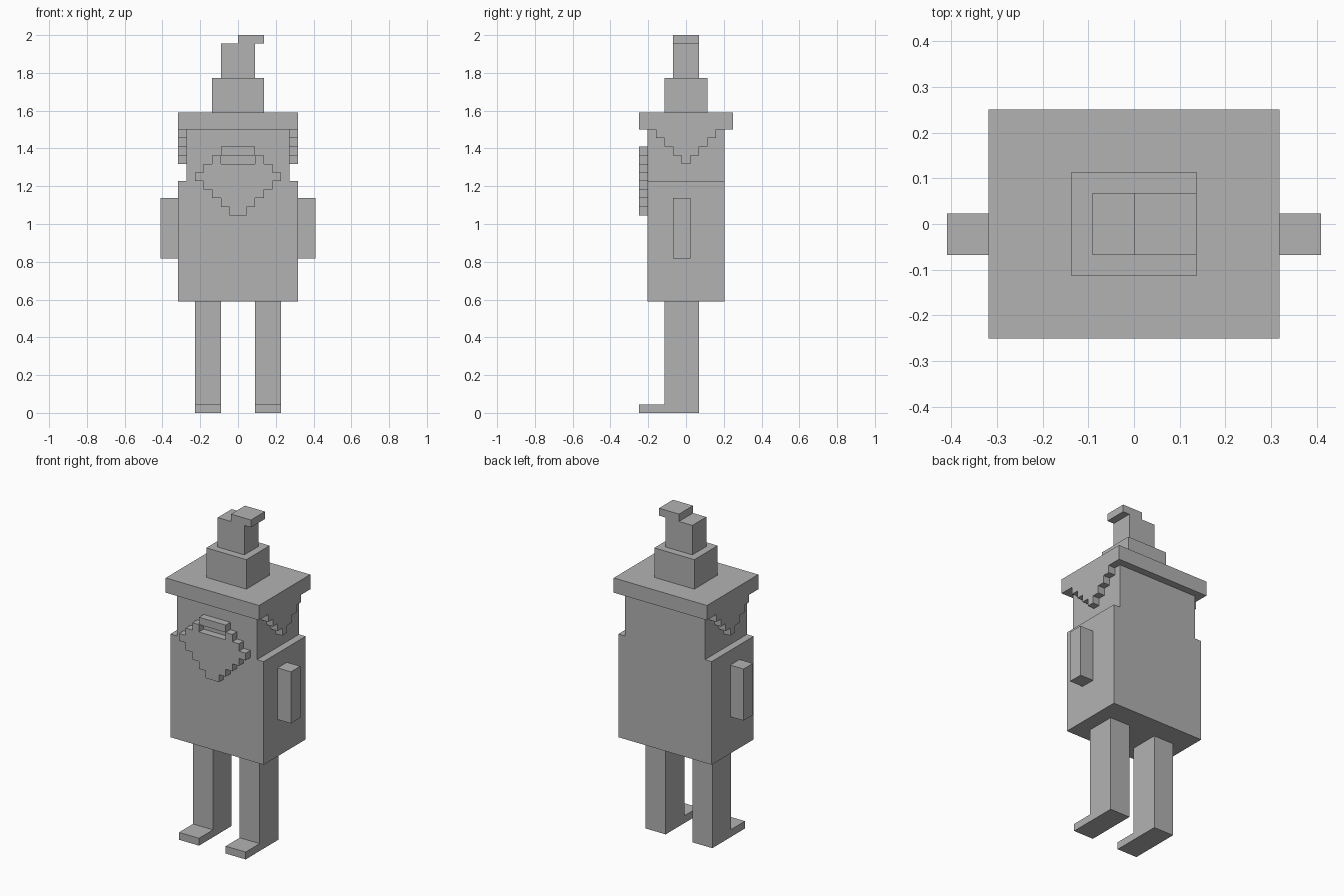
import bpy, bmesh
from mathutils import Vector

U = 1 / 22  # size of one block

cube = bpy.data.objects.get("Cube")
if cube:
    bpy.data.objects.remove(cube, do_unlink=True)

grey = bpy.data.materials.new("plain_grey")
grey.use_nodes = True
colour = (0.448, 0.448, 0.448, 1)
grey.diffuse_color = colour
grey.node_tree.nodes["Principled BSDF"].inputs["Base Color"].default_value = colour


def extrude(name, outline, axis, start, end):
    """Extrude an outline, given in blocks, along the x or y axis."""
    bm = bmesh.new()
    place = (lambda a, z: (start, a, z)) if axis == "x" else (lambda a, z: (a, start, z))
    face = bm.faces.new([bm.verts.new(Vector(place(a, z)) * U) for a, z in outline])
    step = Vector((1, 0, 0) if axis == "x" else (0, 1, 0)) * (end - start) * U
    moved = bmesh.ops.extrude_face_region(bm, geom=[face])["geom"]
    bmesh.ops.translate(bm, vec=step, verts=[v for v in moved if isinstance(v, bmesh.types.BMVert)])
    bmesh.ops.recalc_face_normals(bm, faces=bm.faces[:])
    mesh = bpy.data.meshes.new(name)
    bm.to_mesh(mesh)
    bm.free()
    mesh.materials.append(grey)
    obj = bpy.data.objects.new(name, mesh)
    bpy.context.collection.objects.link(obj)
    return obj


def box(name, x, y, z):
    outline = [(x[0], z[0]), (x[1], z[0]), (x[1], z[1]), (x[0], z[1])]
    return extrude(name, outline, "y", *y)


def mirrored(half):
    """Close a right-hand half outline with its left-hand copy."""
    return half + [(-a, z) for a, z in reversed(half)]


def stairs(widths, z):
    """Right-hand edge of stacked rows, one block tall each, from z upward."""
    return [(w, z + i + k) for i, w in enumerate(widths) for k in (0, 1)]


# Torso and head in one stepped block
extrude("body_and_head", mirrored([(7, 13), (7, 27), (6, 27), (6, 33)]), "y", -4.5, 4.5)

# Hat: brim, crown and bent tip
box("hat_brim", (-7, 7), (-5.5, 5.5), (33, 35))
box("hat_crown", (-3, 3), (-2.5, 2.5), (35, 39))
tip = [(-2, 39), (2, 39), (2, 43), (3, 43), (3, 44), (0, 44), (0, 43), (-2, 43)]
extrude("hat_tip", tip, "y", -1.5, 1.5)

# Stepped beard with a mouth notch, closed above by the moustache
beard = stairs([1, 2, 3, 4, 5, 4, 3], 23) + [(2, 30), (2, 29)]
extrude("beard", mirrored(beard), "y", -5.5, -4.5)
box("moustache", (-2, 2), (-5.5, -4.5), (30, 31))

# Paired parts
flap = mirrored(stairs([0.5, 1.5, 2.5, 3.5], 29))
leg = [(-5.5, 0), (1.5, 0), (1.5, 13), (-2.5, 13), (-2.5, 1), (-5.5, 1)]
for side, s in (("left", 1), ("right", -1)):
    extrude(side + "_hat_flap", flap, "x", 6 * s, 7 * s)
    extrude(side + "_leg", leg, "x", 2 * s, 5 * s)
    box(side + "_arm", sorted((7 * s, 9 * s)), (-1.5, 0.5), (18, 25))
